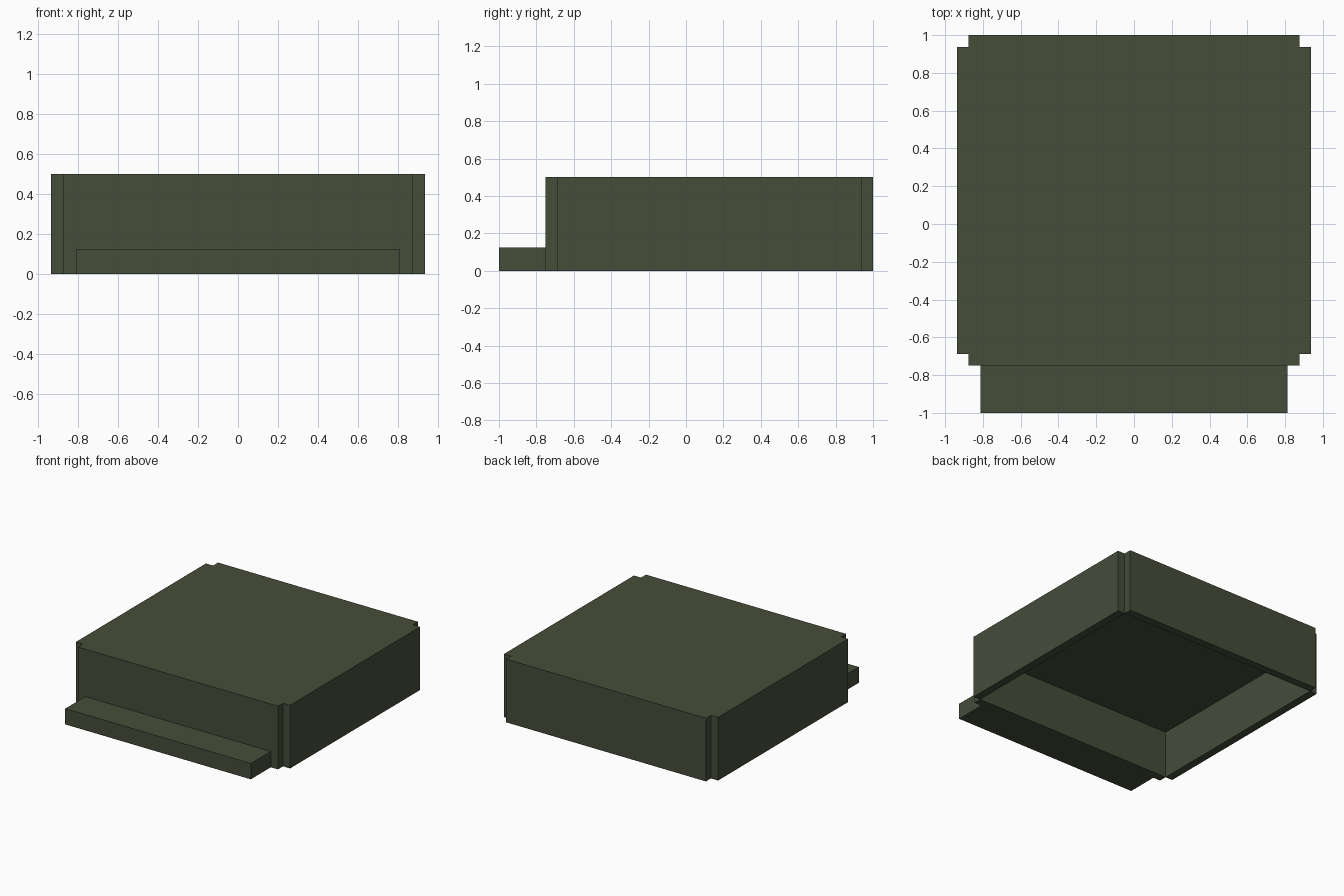
import bpy
import bmesh
from mathutils import Matrix, Vector

default = bpy.data.objects.get("Cube")
if default:
    bpy.data.objects.remove(default, do_unlink=True)

green = bpy.data.materials.new("dark olive green")
colour = (0.061, 0.074, 0.042, 1)
green.diffuse_color = colour
green.use_nodes = True
green.node_tree.nodes["Principled BSDF"].inputs["Base Color"].default_value = colour


def box(name, low, high):
    """Flat-sided box between two opposite corners."""
    low, high = Vector(low), Vector(high)
    bm = bmesh.new()
    bmesh.ops.create_cube(bm, size=1, matrix=Matrix.Diagonal((*(high - low), 1)))
    mesh = bpy.data.meshes.new(name)
    bm.to_mesh(mesh)
    bm.free()
    mesh.materials.append(green)
    obj = bpy.data.objects.new(name, mesh)
    obj.location = (low + high) / 2
    bpy.context.collection.objects.link(obj)
    return obj


wall = 0.0625          # wall thickness
half = 0.875           # half the inner width
front, back = -0.6875, 0.9375
height, under = 0.5, 0.375

# Thick top over an open underside
box("top_panel", (-half, front, under), (half, back, height))

# Thin walls that leave a square notch at every corner
box("front_wall", (-half, front - wall, 0), (half, front, height))
box("back_wall", (-half, back, 0), (half, back + wall, height))
box("left_wall", (half, front, 0), (half + wall, back, height))
box("right_wall", (-half - wall, front, 0), (-half, back, height))

# Low solid ledge along the front
box("front_ledge", (-half + wall, -1, 0), (half - wall, front - wall, 0.125))
